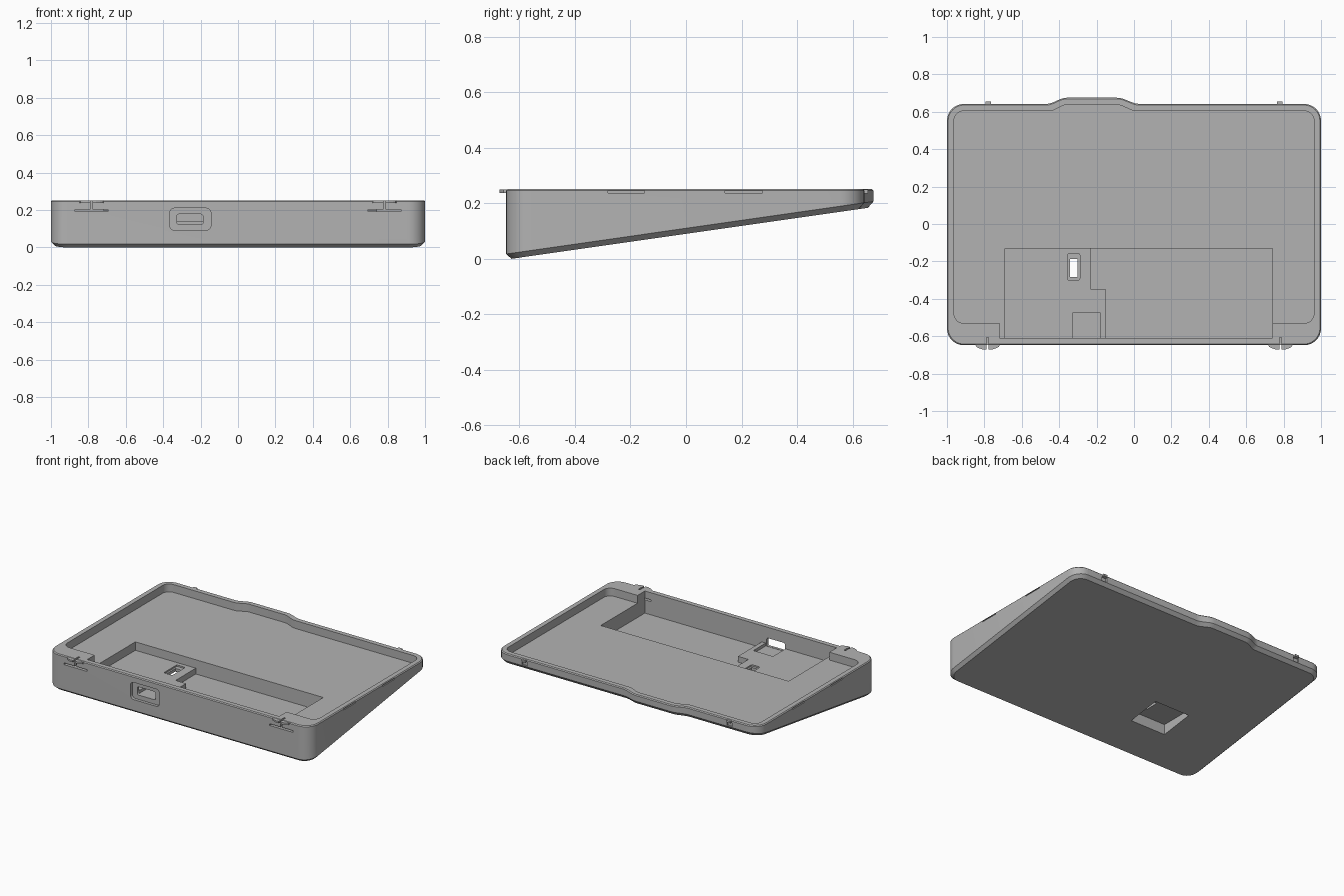
import bpy, bmesh, math

cube = bpy.data.objects.get("Cube")
if cube:
    bpy.data.objects.remove(cube)

grey = bpy.data.materials.new("plain grey")
grey.use_nodes = True
COL = (0.45, 0.45, 0.45, 1)
grey.diffuse_color = COL
grey.node_tree.nodes["Principled BSDF"].inputs["Base Color"].default_value = COL

TOP, SLOPE = 0.252, 0.143


def make(name, rings):
    """Closed solid through a list of rings with equal point counts."""
    bm = bmesh.new()
    loops = [[bm.verts.new(p) for p in r] for r in rings]
    n = len(loops[0])
    for a, b in zip(loops, loops[1:]):
        for i in range(n):
            bm.faces.new((a[i], a[(i + 1) % n], b[(i + 1) % n], b[i]))
    bm.faces.new(loops[0][::-1])
    bm.faces.new(loops[-1])
    bmesh.ops.recalc_face_normals(bm, faces=bm.faces)
    me = bpy.data.meshes.new(name)
    bm.to_mesh(me)
    bm.free()
    me.materials.append(grey)
    ob = bpy.data.objects.new(name, me)
    bpy.context.collection.objects.link(ob)
    return ob


def prism(name, pts, z0, z1):
    return make(name, [[(x, y, z) for x, y in pts] for z in (z0, z1)])


def box(name, x0, x1, y0, y1, z0, z1):
    return prism(name, [(x0, y0), (x1, y0), (x1, y1), (x0, y1)], z0, z1)


def rounded(x0, x1, y0, y1, r, steps=8):
    """Rounded rectangle, anticlockwise from the front left corner."""
    pts = []
    for k, (cx, cy) in enumerate([(x0 + r, y0 + r), (x1 - r, y0 + r),
                                  (x1 - r, y1 - r), (x0 + r, y1 - r)]):
        for i in range(steps + 1):
            a = math.pi * (1 + k / 2) + math.pi / 2 * i / steps
            pts.append((cx + r * math.cos(a), cy + r * math.sin(a)))
    return pts


def outline(inset, front, r):
    """Tray outline with the bulge in its back edge."""
    back = 0.642 - inset
    pts = rounded(-1 + inset, 1 - inset, front, back, r)
    bulge = []
    for x0, x1, up in ((0.03 - inset / 2, -0.09, True), (-0.36, -0.47 + inset / 2, False)):
        for i in range(9):
            t = i / 8
            s = t * t * (3 - 2 * t)
            bulge.append((x0 + (x1 - x0) * t, back + 0.033 * (s if up else 1 - s)))
    return pts[:27] + bulge + pts[27:]


def floor_z(y):
    return max(0, SLOPE * (y + 0.63))


# Wedge body with chamfered underside and softened rim
outer = outline(0, -0.648, 0.09)
bottom = outline(0.02, -0.628, 0.075)
rim = outline(0.006, -0.642, 0.085)
body = make("tray_body", [
    [(x, y, floor_z(y)) for x, y in bottom],
    [(x, y, SLOPE * (y + 0.63) + 0.02) for x, y in outer],
    [(x, y, TOP - 0.006) for x, y in outer],
    [(x, y, TOP) for x, y in rim]])


def cut(cutter):
    mod = body.modifiers.new("cut", 'BOOLEAN')
    mod.operation, mod.solver, mod.object = 'DIFFERENCE', 'EXACT', cutter
    dg = bpy.context.evaluated_depsgraph_get()
    dg.update()
    me = bpy.data.meshes.new_from_object(body.evaluated_get(dg))
    body.modifiers.clear()
    body.data = me
    bpy.data.objects.remove(cutter)


def front_prism(pts, y0, y1):
    return make("cutter", [[(x, y, z) for x, z in pts] for y in (y0, y1)])


# Shallow upper cavity, open at the front between the corner blocks
cut(prism("cutter", outline(0.038, -0.53, 0.05), 0.198, 0.4))
cut(box("cutter", -0.72, 0.74, -0.61, -0.5, 0.198, 0.4))
# Raised shelf level, then the deep pocket beside it
cut(box("cutter", -0.69, 0.74, -0.61, -0.13, 0.14, 0.4))
cut(prism("cutter", [(-0.15, -0.61), (0.74, -0.61), (0.74, -0.13),
                     (-0.23, -0.13), (-0.23, -0.35), (-0.15, -0.35)], 0.1, 0.4))
# Connector notch in the shelf, port surround and slot in the front wall
cut(box("cutter", -0.33, -0.18, -0.61, -0.475, 0.12, 0.3))
cut(front_prism(rounded(-0.365, -0.145, 0.092, 0.21, 0.025, 5), -0.7, -0.628))
cut(front_prism(rounded(-0.327, -0.187, 0.122, 0.178, 0.012, 4), -0.7, -0.6))
# Underside recess and the window through the shelf
cut(box("cutter", -0.55, -0.28, -0.36, -0.125, -0.1, 0.11))
cut(prism("cutter", rounded(-0.355, -0.29, -0.3, -0.158, 0.008, 3), 0.13, 0.3))
cut(box("cutter", -0.343, -0.302, -0.283, -0.188, 0.08, 0.3))

for s in (-1, 1):
    # Latch slots at the front
    c = 0.783 * s
    cut(box("cutter", c - 0.088, c + 0.088, -0.7, -0.607, 0.191, 0.203))
    cut(box("cutter", c - 0.006, c + 0.006, -0.7, -0.607, 0.197, 0.4))
    # Shallow grooves in the side rims
    for y0, y1 in ((-0.28, -0.15), (0.14, 0.275)):
        cut(box("cutter", min(s * 0.992, s * 1.1), max(s * 0.992, s * 1.1), y0, y1, 0.238, 0.247))
    # Clip channels in the back
    b = 0.78 * s
    cut(box("cutter", b - 0.02, b + 0.02, 0.63, 0.7, 0.205, 0.235))
    # Back clip nub
    box("back_clip", b - 0.015, b + 0.015, 0.632, 0.655, 0.235, 0.249)
    # Thin curved latch tabs, split by the vertical slot
    for d in (-1, 1):
        pts = [(c + d * 0.006, -0.64), (c + d * 0.006, -0.671), (c + d * 0.025, -0.671),
               (c + d * 0.045, -0.665), (c + d * 0.06, -0.657), (c + d * 0.068, -0.64)]
        prism("latch_tab", pts, 0.238, 0.25)

# Smooth the round corners, keep creases sharp
bpy.ops.object.select_all(action='DESELECT')
body.select_set(True)
bpy.context.view_layer.objects.active = body
bpy.ops.object.shade_smooth_by_angle(angle=math.radians(25))
